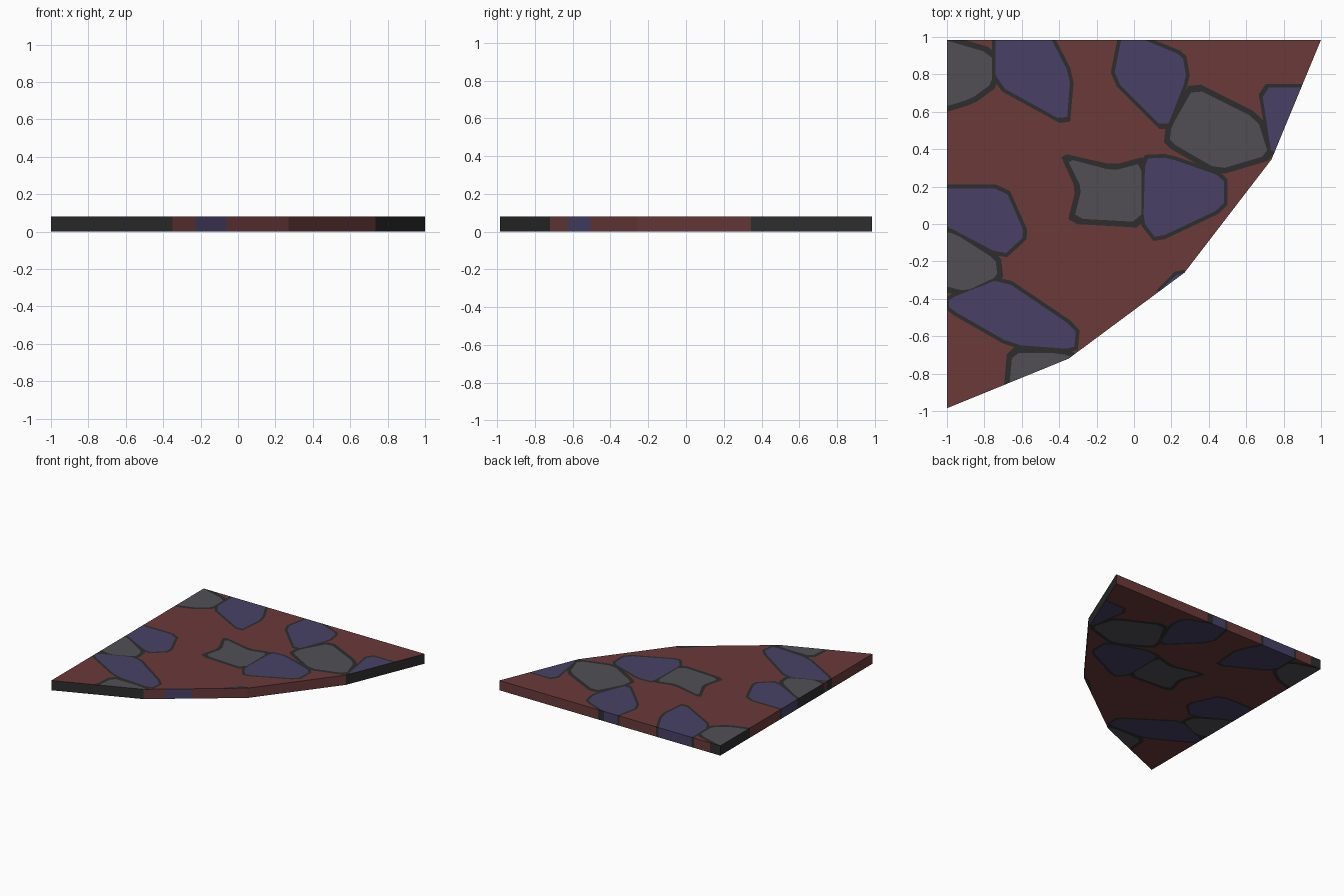
import bpy, bmesh
from mathutils import Vector
from mathutils.geometry import delaunay_2d_cdt

if "Cube" in bpy.data.objects:
    bpy.data.objects.remove(bpy.data.objects["Cube"])

THICK = 0.08
RED, BLUE, GREY, DARK = range(4)


def srgb(r, g, b):
    return [((c / 255 + 0.055) / 1.055) ** 2.4 for c in (r, g, b)] + [1]


MATS = []
for name, col in (("red clay", srgb(107, 58, 58)), ("blue stone", srgb(72, 65, 102)),
                  ("grey stone", srgb(81, 79, 85)), ("dark grout", srgb(45, 45, 45))):
    m = bpy.data.materials.new(name)
    m.diffuse_color = col
    m.use_nodes = True
    m.node_tree.nodes["Principled BSDF"].inputs["Base Color"].default_value = m.diffuse_color
    MATS.append(m)

# Slab outline, anticlockwise
OUTLINE = [(1, .985), (-1, .985), (-1, -.985), (-.35, -.72), (.27, -.26), (.735, .345)]

# Inlaid stones, those at the rim run past it and are trimmed
BLUE_STONES = [
    [(-.74, 1.1), (-.5, 1.1), (-.34, .79), (-.36, .54), (-.74, .75)],
    [(-.06, 1.03), (.04, .99), (.26, .9), (.28, .78), (.17, .5), (-.11, .78)],
    [(.68, .73), (1, .73), (.74, .34)],
    [(.06, .35), (.18, .355), (.48, .25), (.48, .09), (.12, -.08), (.05, .01)],
    [(-1.1, .19), (-.69, .19), (-.58, -.06), (-.7, -.17), (-1.1, .04)],
    [(-.99, -.4), (-.71, -.29), (-.31, -.56), (-.32, -.67), (-.65, -.645), (-.99, -.45)],
    [(.13, -.36), (.24, -.26), (.4, -.3)],
]
GREY_STONES = [
    [(-1.1, 1.01), (-.76, .91), (-.76, .75), (-.87, .67), (-1.1, .6)],
    [(.32, .73), (.66, .56), (.72, .37), (.45, .29), (.19, .44), (.2, .52)],
    [(-.36, .35), (-.11, .285), (.04, .325), (.04, .01), (-.32, .03), (-.28, .19)],
    [(-1.1, -.03), (-.96, -.05), (-.74, -.19), (-.73, -.28), (-.9, -.36), (-1.1, -.31)],
    [(-.65, -.69), (-.4, -.69), (-.2, -.75), (-.67, -.9)],
]


def ccw(pts):
    pts = [Vector(p) for p in pts]
    area = sum(a.x * b.y - b.x * a.y for a, b in zip(pts, pts[1:] + pts[:1]))
    return pts if area > 0 else pts[::-1]


def grow(pts, d):
    """Offset a polygon outward by d."""
    out = []
    for i, p in enumerate(pts):
        a = (p - pts[i - 1]).normalized()
        b = (pts[(i + 1) % len(pts)] - p).normalized()
        n = Vector((a.y + b.y, -a.x - b.x)).normalized()
        out.append(p + n * d / max(.6, n.dot(Vector((a.y, -a.x)))))
    return out


def soften(pts, t=.13):
    """Cut every corner once for a worn-stone look."""
    out = []
    for p, q in zip(pts, pts[1:] + pts[:1]):
        out += [p.lerp(q, t), p.lerp(q, 1 - t)]
    return out


def add_face(bm, pts, colour):
    bm.faces.new([bm.verts.new(p) for p in pts]).material_index = colour


def finish(bm, name):
    bmesh.ops.remove_doubles(bm, verts=bm.verts, dist=1e-5)
    me = bpy.data.meshes.new(name)
    bm.to_mesh(me)
    bm.free()
    for m in MATS:
        me.materials.append(m)
    bpy.context.collection.objects.link(bpy.data.objects.new(name, me))


# Cut stones and their grout borders into the slab outline
polys, colours = [ccw(OUTLINE)], [RED]
for colour, width, stones in ((BLUE, .02, BLUE_STONES), (GREY, .03, GREY_STONES)):
    for stone in stones:
        pts = ccw(stone)
        polys += [soften(grow(pts, width)), soften(pts)]
        colours += [DARK, colour]
verts, loops = [], []
for p in polys:
    loops.append(list(range(len(verts), len(verts) + len(p))))
    verts += p
flat, _, faces, _, _, origin = delaunay_2d_cdt(verts, [], loops, 1, 1e-5)

# Patterned top and bottom, plus straight back and left walls that follow the pattern
top, bottom, walls = bmesh.new(), bmesh.new(), bmesh.new()


def add_wall(p, q, colour):
    add_face(walls, [(*p, 0), (*q, 0), (*q, THICK), (*p, THICK)], colour)


for face, src in zip(faces, origin):
    if 0 not in src:
        continue
    found = {colours[i] for i in src}
    colour = next(c for c in (BLUE, GREY, DARK, RED) if c in found)
    pts = ccw([flat[i] for i in face])
    add_face(top, [(*p, THICK) for p in pts], colour)
    add_face(bottom, [(*p, 0) for p in reversed(pts)], colour)
    for p, q in zip(pts, pts[1:] + pts[:1]):
        if min(p.y, q.y) > .9849 or max(p.x, q.x) < -.9999:
            add_wall(p, q, DARK if colour == GREY else colour)

# Faceted front walls: colour bands as (end fraction, colour)
FRONT = [[(1, DARK)], [(.2, RED), (.47, BLUE), (1, RED)], [(1, RED)], [(1, DARK)]]
corners = [Vector(p) for p in OUTLINE[2:] + OUTLINE[:1]]
for a, b, bands in zip(corners, corners[1:], FRONT):
    start = 0
    for end, colour in bands:
        add_wall(a.lerp(b, start), a.lerp(b, end), colour)
        start = end

finish(top, "top_face")
finish(bottom, "bottom_face")
finish(walls, "side_walls")
